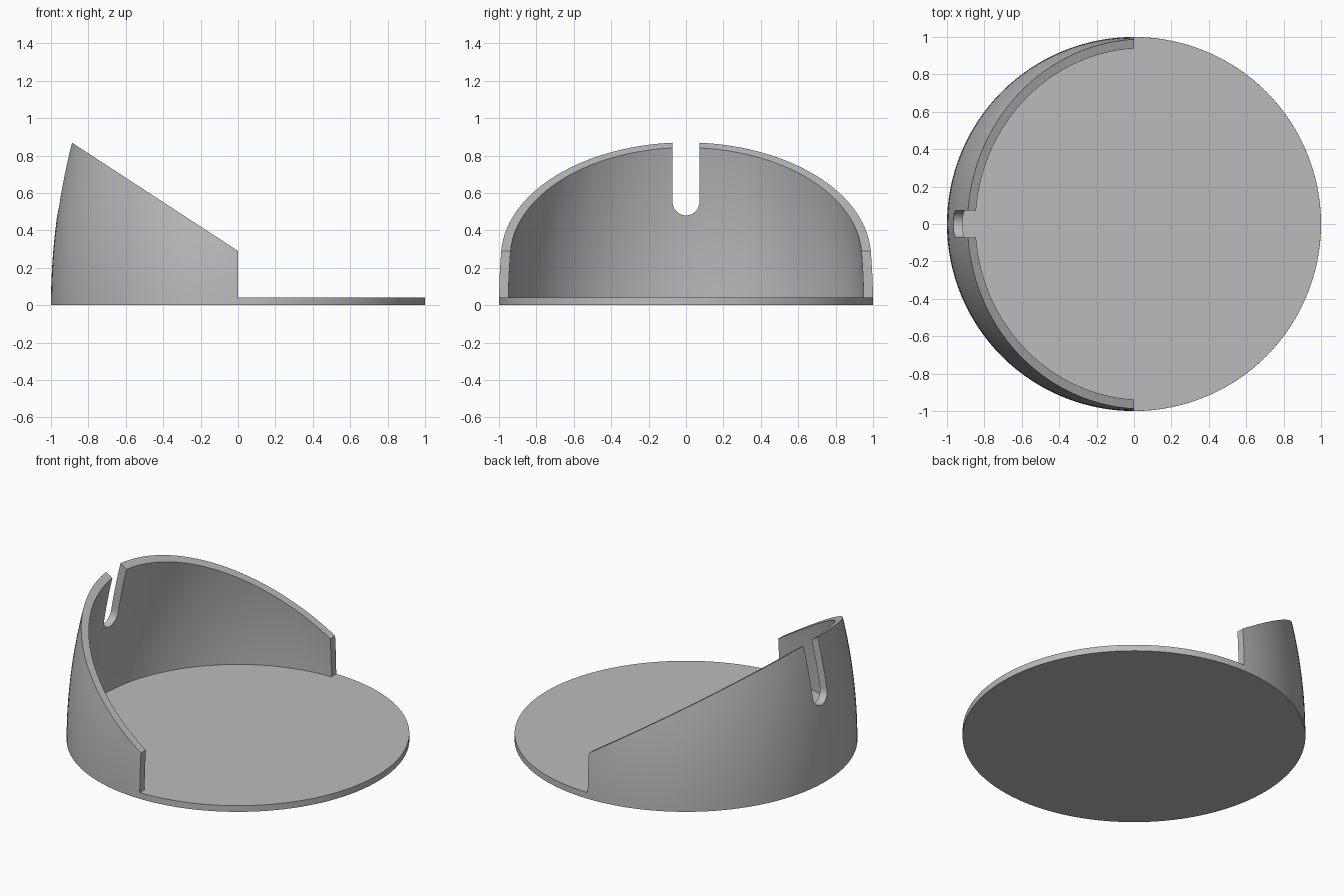
import bpy, bmesh, math

if "Cube" in bpy.data.objects:
    bpy.data.objects.remove(bpy.data.objects["Cube"])

FLOOR, TOP, WALL, SEGMENTS = 0.04, 1.1, 0.05, 128

grey = bpy.data.materials.new("plain grey")
grey.use_nodes = True
colour = (0.5, 0.5, 0.5, 1)
grey.diffuse_color = colour
grey.node_tree.nodes["Principled BSDF"].inputs["Base Color"].default_value = colour


def add_object(name, bm):
    bmesh.ops.recalc_face_normals(bm, faces=bm.faces)
    mesh = bpy.data.meshes.new(name)
    bm.to_mesh(mesh)
    bm.free()
    mesh.materials.append(grey)
    obj = bpy.data.objects.new(name, mesh)
    bpy.context.collection.objects.link(obj)
    return obj


def prism(name, points, direction):
    """Extrude a closed outline along a direction."""
    bm = bmesh.new()
    face = bm.faces.new([bm.verts.new(p) for p in points])
    made = bmesh.ops.extrude_face_region(bm, geom=[face])["geom"]
    verts = [v for v in made if isinstance(v, bmesh.types.BMVert)]
    bmesh.ops.translate(bm, verts=verts, vec=direction)
    return add_object(name, bm)


def radius(z):
    """Outer wall radius, curving gently inwards with height."""
    return 1 - 0.145 * z * z


# Round tray: floor and curved wall as one revolved profile
heights = [FLOOR + (TOP - FLOOR) * i / 16 for i in range(17)]
outer = [(1, 0)] + [(radius(z), z) for z in heights]
inner = [(radius(z) - WALL, z) for z in reversed(heights)]
bm = bmesh.new()
rings = []
for r, z in outer + inner:
    angles = [math.tau * i / SEGMENTS for i in range(SEGMENTS)]
    rings.append([bm.verts.new((r * math.cos(a), r * math.sin(a), z)) for a in angles])
for low, high in zip(rings, rings[1:]):
    for i in range(SEGMENTS):
        j = (i + 1) % SEGMENTS
        bm.faces.new((low[i], low[j], high[j], high[i]))
bm.faces.new(rings[0])
bm.faces.new(rings[-1])
tray = add_object("tray_with_sloped_wall", bm)

# Cutter that opens one half and slopes the rim of the other
rim = [(0, FLOOR), (1.3, FLOOR), (1.3, 1.5), (-1.3, 1.5), (-1.3, 0.29 + 1.3 * 0.652), (0, 0.29)]
opening = prism("opening_cutter", [(x, -1.3, z) for x, z in rim], (0, 2.6, 0))

# Cutter for the round-bottomed slot in the tall side
half, centre = 0.072, 0.552
arc = [math.pi + math.pi * i / 24 for i in range(25)]
slot_outline = [(half * math.cos(a), centre + half * math.sin(a)) for a in arc]
slot_outline += [(half, 1.4), (-half, 1.4)]
slot = prism("slot_cutter", [(-1.3, y, z) for y, z in slot_outline], (0.8, 0, 0))

# Apply the cuts
bpy.context.view_layer.objects.active = tray
tray.select_set(True)
for cutter in (slot, opening):
    cut = tray.modifiers.new(cutter.name, "BOOLEAN")
    cut.operation, cut.solver, cut.object = "DIFFERENCE", "EXACT", cutter
    bpy.ops.object.modifier_apply(modifier=cut.name)
    bpy.data.objects.remove(cutter)

bpy.ops.object.select_all(action="DESELECT")
tray.select_set(True)
bpy.ops.object.shade_smooth_by_angle(angle=math.radians(25))
